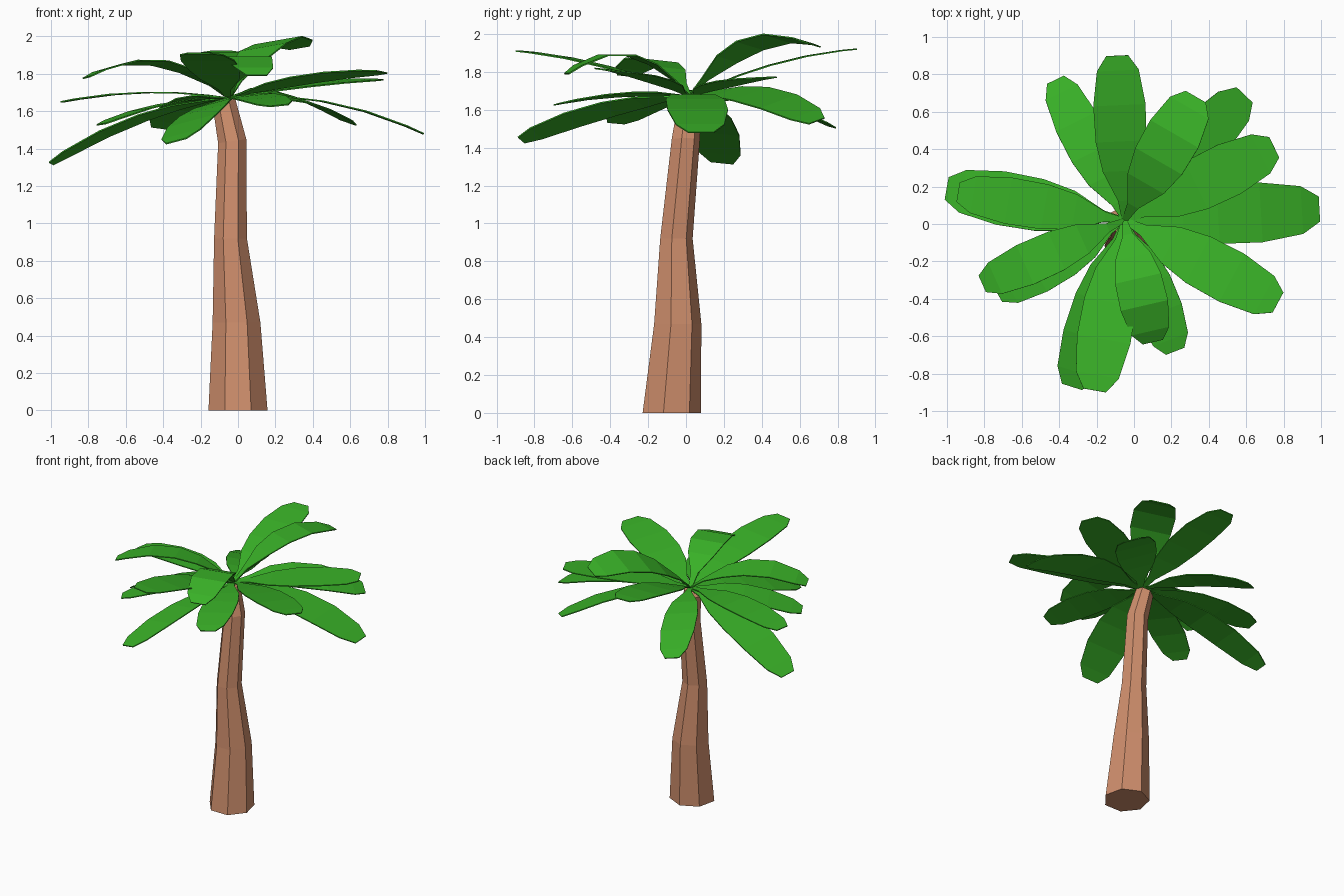
import bpy, math
from mathutils import Vector

if "Cube" in bpy.data.objects:
    bpy.data.objects.remove(bpy.data.objects["Cube"])


def material(name, color):
    m = bpy.data.materials.new(name)
    m.diffuse_color = color
    m.use_nodes = True
    m.node_tree.nodes["Principled BSDF"].inputs["Base Color"].default_value = m.diffuse_color
    return m


def add_object(name, verts, faces, mat):
    me = bpy.data.meshes.new(name)
    me.from_pydata(verts, [], faces)
    me.materials.append(mat)
    ob = bpy.data.objects.new(name, me)
    bpy.context.collection.objects.link(ob)
    return ob


bark = material("bark", (0.62, 0.27, 0.15, 1))
green = material("leaf_green", (0.04, 0.43, 0.02, 1))

# Trunk: seven-sided rings (x, y, z, radius, tilt) along a leaning path
rings = [(0, -0.083, 0, 0.162, 0), (-0.008, -0.05, 0.47, 0.131, 0),
         (-0.04, -0.055, 0.92, 0.09, 0), (-0.031, -0.005, 1.44, 0.078, 0.15),
         (-0.075, 0.02, 1.645, 0.066, 0.4)]
N = 7
verts, faces = [], []
for x, y, z, r, tilt in rings:
    for i in range(N):
        a = math.pi / 2 + i * math.tau / N
        dx = r * math.cos(a)
        verts.append((x + dx * math.cos(tilt), y + r * math.sin(a), z + dx * math.sin(tilt)))
for k in range(len(rings) - 1):
    for i in range(N):
        j = (i + 1) % N
        faces.append((k * N + i, k * N + j, (k + 1) * N + j, (k + 1) * N + i))
faces.append(tuple(reversed(range(N))))
faces.append(tuple(range((len(rings) - 1) * N, len(rings) * N)))
add_object("trunk", verts, faces, bark)

# Leaves: flat bent blades from the crown through a middle height to a tip
CROWN = Vector((-0.05, 0.02, 1.67))
PROFILE = [(0, 0.1), (0.12, 0.22), (0.3, 0.75), (0.48, 0.97), (0.7, 1.0), (0.91, 0.8), (1, 0.42)]


def leaf(name, tip, mid_z, width, roll=0):
    tip = Vector(tip)
    mid = (CROWN + tip) / 2
    mid.z = mid_z
    flat = Vector((tip.x - CROWN.x, tip.y - CROWN.y, 0)).normalized()
    side = Vector((-flat.y, flat.x, 0)) * math.cos(roll) + Vector((0, 0, math.sin(roll)))
    verts = []
    for t, w in PROFILE:
        p = CROWN * (2 * (t - 0.5) * (t - 1)) + mid * (4 * t * (1 - t)) + tip * (2 * t * (t - 0.5))
        verts += [p - side * (w * width / 2), p + side * (w * width / 2)]
    faces = [(2 * i, 2 * i + 2, 2 * i + 3, 2 * i + 1) for i in range(len(PROFILE) - 1)]
    ob = add_object(name, verts, faces, green)
    mod = ob.modifiers.new("thickness", 'SOLIDIFY')
    mod.thickness = 0.007
    mod.offset = 0


# tip position, middle height, width, roll
leaves = [
    ((-1.0, 0.19, 1.32), 1.56, 0.29, 0.1),
    ((-0.94, 0.17, 1.65), 1.70, 0.25, 0),
    ((-0.42, 0.77, 1.51), 1.65, 0.24, 0.12),
    ((-0.09, 0.90, 1.92), 1.84, 0.28, 0),
    ((0.33, 0.68, 1.94), 1.945, 0.30, -0.15),
    ((0.59, 0.69, 1.54), 1.68, 0.29, 0.25),
    ((0.75, 0.41, 1.77), 1.74, 0.29, 0.04),
    ((0.99, 0.08, 1.48), 1.65, 0.32, 0),
    ((0.77, -0.42, 1.81), 1.77, 0.29, -0.1),
    ((0.10, -0.63, 1.79), 1.89, 0.26, 0),
    ((0.22, -0.68, 1.63), 1.68, 0.25, 0.1),
    ((-0.33, -0.87, 1.44), 1.60, 0.28, 0.25),
    ((-0.21, -0.89, 1.91), 1.83, 0.29, 0),
    ((-0.81, -0.32, 1.78), 1.86, 0.23, 0.1),
    ((-0.73, -0.37, 1.53), 1.64, 0.25, 0.08),
]
for i, spec in enumerate(leaves):
    leaf(f"leaf_{i + 1}", *spec)
